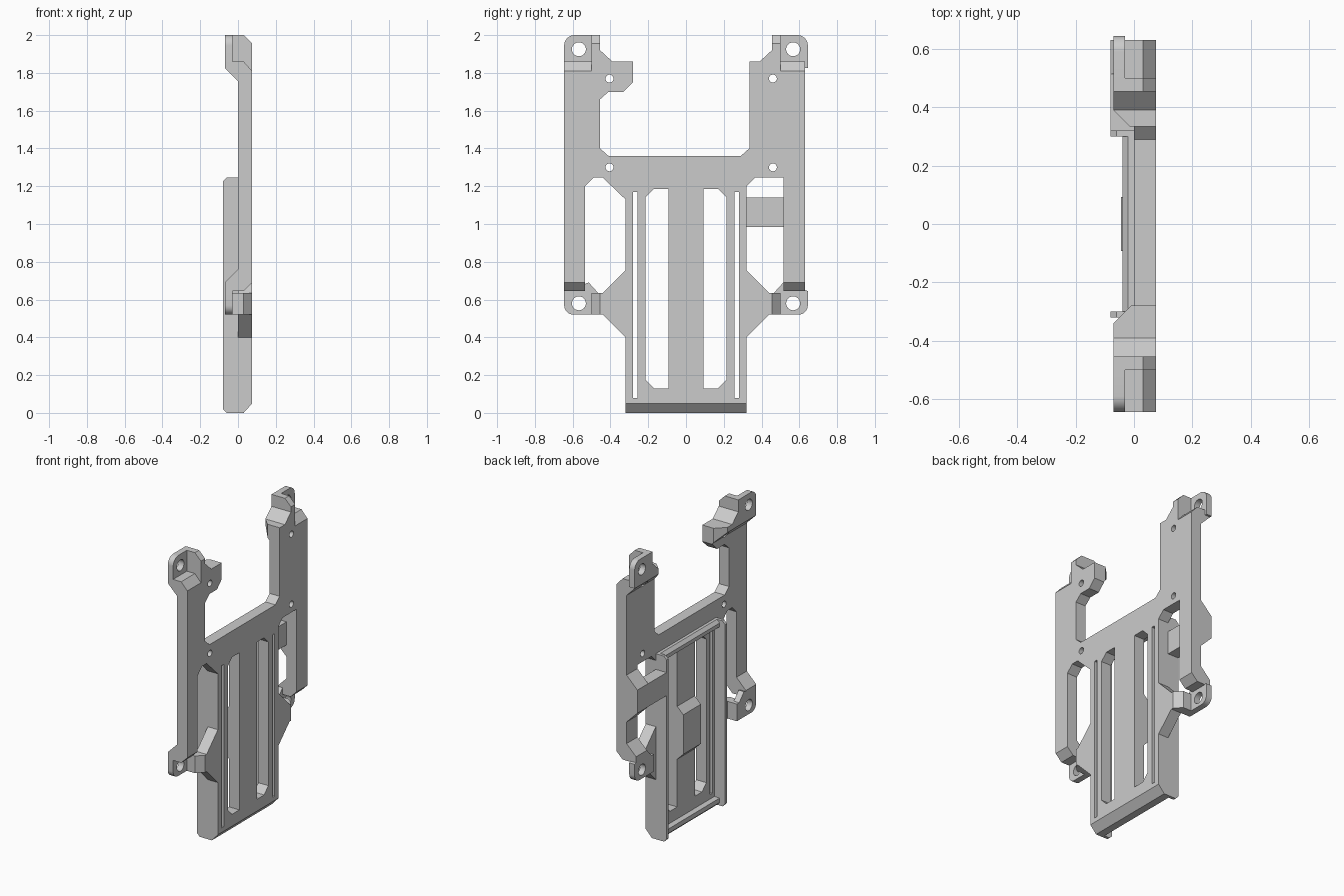
import bpy, bmesh
from math import cos, sin, pi, radians
from mathutils import Vector

if "Cube" in bpy.data.objects:
    bpy.data.objects.remove(bpy.data.objects["Cube"])

grey = bpy.data.materials.new("light grey plastic")
grey.use_nodes = True
grey.diffuse_color = (0.6, 0.6, 0.6, 1)
grey.node_tree.nodes["Principled BSDF"].inputs["Base Color"].default_value = (0.6, 0.6, 0.6, 1)


def prism(name, pts, axis, lo, hi):
    """Extrude a 2D profile along x (pts are y,z), y (x,z) or z (x,y)."""
    put = {"x": lambda a, b, t: (t, a, b),
           "y": lambda a, b, t: (a, t, b),
           "z": lambda a, b, t: (a, b, t)}[axis]
    bm = bmesh.new()
    face = bm.faces.new([bm.verts.new(put(a, b, lo)) for a, b in pts])
    ext = bmesh.ops.extrude_face_region(bm, geom=[face])
    verts = [g for g in ext["geom"] if isinstance(g, bmesh.types.BMVert)]
    bmesh.ops.translate(bm, verts=verts, vec=Vector(put(0, 0, hi - lo)))
    bmesh.ops.recalc_face_normals(bm, faces=bm.faces)
    mesh = bpy.data.meshes.new(name)
    bm.to_mesh(mesh)
    bm.free()
    mesh.materials.append(grey)
    obj = bpy.data.objects.new(name, mesh)
    bpy.context.collection.objects.link(obj)
    return obj


def boolean(obj, tools, operation="DIFFERENCE"):
    """Apply the tools to the object, then remove them."""
    for tool in tools:
        mod = obj.modifiers.new("cut", "BOOLEAN")
        mod.operation, mod.solver, mod.object = operation, "EXACT", tool
        tool.hide_render = True
    graph = bpy.context.evaluated_depsgraph_get()
    mesh = bpy.data.meshes.new_from_object(obj.evaluated_get(graph))
    obj.modifiers.clear()
    obj.data = mesh
    for tool in tools:
        bpy.data.objects.remove(tool)


def arc(cy, cz, r, start, end, n):
    return [(cy + r * cos(start + (end - start) * i / n),
             cz + r * sin(start + (end - start) * i / n)) for i in range(n + 1)]


def hole(y, z, r):
    return prism("hole_cutter", arc(y, z, r, 0, 2 * pi, 24)[:-1], "x", -0.2, 0.2)


def rect(a0, a1, b0, b1):
    return [(a0, b0), (a1, b0), (a1, b1), (a0, b1)]


FRONT, BACK = 0.075, -0.07

# Main plate with both arms
plate = prism("main_plate", [
    (-.32, 0), (-.32, 1.13), (-.44, 1.245), (-.49, 1.245), (-.535, 1.2), (-.535, .76),
    (-.645, .76), (-.645, 1.7), (-.455, 1.7), (-.455, 1.4), (-.41, 1.36), (.29, 1.36),
    (.335, 1.4), (.335, 1.7), (.63, 1.7), (.63, .76), (.515, .76), (.515, 1.245),
    (.365, 1.245), (.32, 1.2), (.32, 0)], "x", 0, FRONT)
cutters = [prism("edge_cutter", [(.03, 0), (.075, .05), (.1, .05), (.1, -.05), (.03, -.05)],
                 "y", -.4, .4)]
for s in (-1, 1):
    cutters.append(prism("thin_slot_cutter", rect(s * .257, s * .28, .08, 1.17), "x", -.2, .2))
    cutters.append(prism("wide_slot_cutter", [
        (s * .093, .13), (s * .17, .13), (s * .215, .175), (s * .215, 1.14),
        (s * .17, 1.185), (s * .093, 1.185)], "x", -.2, .2))
cutters += [hole(-.405, 1.3, .021), hole(.46, 1.3, .021)]
boolean(plate, cutters)

# Tray rails, end lips and centre boss on the back
for s, side in ((-1, "right"), (1, "left")):
    prism(f"tray_rail_{side}", [(-.08, .02), (-.06, 0), (0, 0), (0, 1.245), (-.06, 1.245),
                                (-.08, 1.225)], "y", *sorted((s * .3, s * .32)))
prism("tray_top_lip", [(-.04, 1.2), (0, 1.2), (0, 1.245), (-.02, 1.245), (-.04, 1.225)],
      "y", -.3, .3)
prism("tray_bottom_lip", [(-.04, .02), (-.02, 0), (0, 0), (0, .05), (-.04, .05)], "y", -.3, .3)
prism("centre_boss", [(0, .45), (-.045, .495), (-.045, .76), (0, .805)], "y", -.093, .093)

# Cross bar and the raised pad that carries it
prism("cross_bar", rect(-.08, 0, .32, .515), "z", .985, 1.14)
prism("bar_pad", [(0, .905), (-.08, .985), (-.08, 1.14), (0, 1.22)], "y", .515, .63)

# Arm ends, sloped on both sides
for side, y0, y1 in (("right", -.645, -.535), ("left", .515, .63)):
    prism(f"lower_arm_end_{side}", [(FRONT, .76), (FRONT, .69), (.03, .645), (BACK, .645),
                                    (BACK, .69), (0, .76)], "y", y0, y1)
for side, y0, y1 in (("right", -.645, -.5), ("left", .5, .63)):
    prism(f"upper_arm_end_{side}", [(FRONT, 1.7), (FRONT, 1.81), (.03, 1.86), (BACK, 1.86),
                                    (BACK, 1.825), (0, 1.755), (0, 1.7)], "y", y0, y1)

# Upper heads: flat shape limited by the sloped side profile
heads = {
    "right": [(-.5, 1.7), (-.5, 2), (-.455, 2), (-.455, 1.92), (-.39, 1.86), (-.28, 1.86),
              (-.28, 1.75), (-.33, 1.7)],
    "left": [(.5, 1.7), (.5, 2), (.455, 2), (.455, 1.92), (.39, 1.86), (.335, 1.86), (.335, 1.7)]}
tips = {"right": [(BACK, -.34), (0, -.27), (-.2, -.27), (-.2, -.34)],
        "left": [(BACK, .39), (0, .32), (-.2, .32), (-.2, .39)]}
for side, y in (("right", -.405), ("left", .46)):
    head = prism(f"upper_head_{side}", heads[side], "x", -.1, .1)
    limit = prism("head_limit", [(FRONT, 1.65), (FRONT, 1.955), (.03, 2), (.03, 2.01),
                                 (BACK, 2.01), (BACK, 1.825), (0, 1.755), (0, 1.65)], "y", -.7, .7)
    boolean(head, [limit], "INTERSECT")
    boolean(head, [prism("tip_cutter", tips[side], "z", 1.6, 2.1), hole(y, 1.77, .021)])
fill = prism("right_hook_root", [(-.455, 1.7), (-.455, 1.66), (-.41, 1.7)], "x", 0, FRONT)

# Mounting tabs, lower webs and gussets
for s, side in ((-1, "right"), (1, "left")):
    def flip(pts):
        return [(s * y, z) for y, z in pts]
    upper = prism(f"upper_tab_{side}", flip(
        [(.5, 1.825), (.645, 1.825)] + arc(.59, 1.945, .055, 0, pi / 2, 8) + [(.5, 2)]),
        "x", BACK, -.03)
    lower = prism(f"lower_tab_{side}", flip(
        [(.455, .52)] + arc(.595, .57, .05, -pi / 2, 0, 8)
        + [(.645, .645), (.515, .69), (.465, .635), (.455, .635)]), "x", BACK, -.03)
    boolean(upper, [hole(s * .567, 1.925, .037)])
    boolean(lower, [hole(s * .567, .58, .037)])
    prism(f"lower_web_{side}", flip([(.32, .4), (.44, .52), (.455, .52), (.455, .635),
                                     (.44, .635), (.32, .755)]), "x", 0, FRONT)
    prism(f"lower_gusset_{side}", [(FRONT, s * .44), (FRONT, s * .455), (.03, s * .5),
                                   (BACK, s * .5), (BACK, s * .44)], "z", .52, .635)

# Smooth the round corners and holes, keep the rest crisp
for obj in bpy.context.scene.objects:
    if obj.type == "MESH":
        obj.select_set(True)
        bpy.context.view_layer.objects.active = obj
bpy.ops.object.shade_smooth_by_angle(angle=radians(30))
